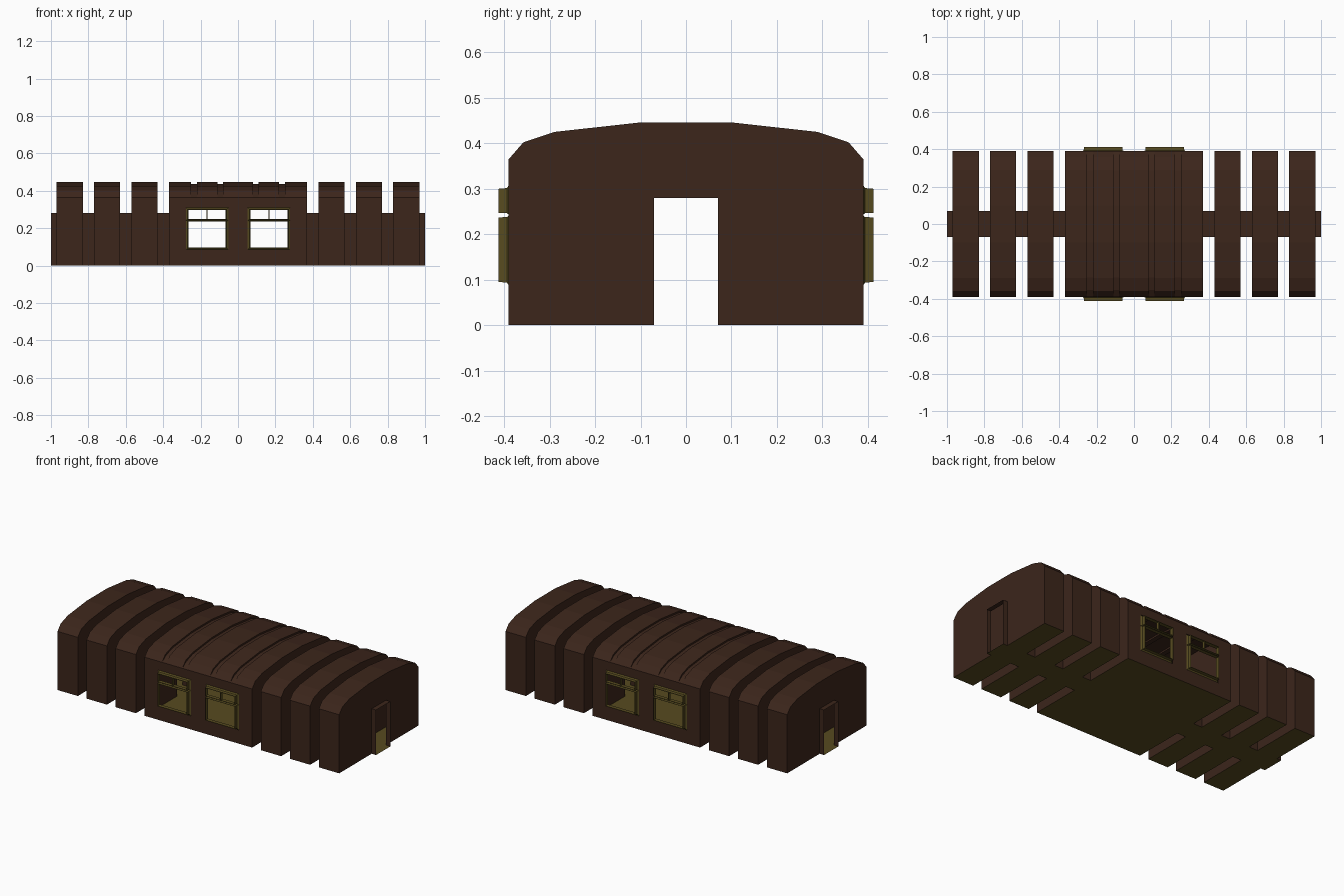
import bpy, bmesh

if "Cube" in bpy.data.objects:
    bpy.data.objects.remove(bpy.data.objects["Cube"])


def material(name, rgb):
    m = bpy.data.materials.new(name)
    m.diffuse_color = (*rgb, 1)
    m.use_nodes = True
    m.node_tree.nodes["Principled BSDF"].inputs["Base Color"].default_value = m.diffuse_color
    return m


BROWN = material("dark_brown", (0.045, 0.019, 0.011))
OLIVE = material("olive", (0.095, 0.07, 0.014))

# Half profiles (y, z) of the roof, from eave to crown
ROOF = [(0.39, 0.365), (0.358, 0.402), (0.29, 0.425), (0.10, 0.446)]
GROOVE = [(0.39, 0.365), (0.352, 0.393), (0.287, 0.415), (0.10, 0.436)]
DOOR_W, DOOR_H, HALF_W, EAVE = 0.07, 0.28, 0.39, 0.365


def full(half):
    return [(-y, z) for y, z in half] + [(y, z) for y, z in reversed(half)]


def face(bm, pts):
    bm.faces.new([bm.verts.new(p) for p in pts])


def strips(bm, loops, closed=False):
    """Bridge consecutive point loops with quads."""
    for a, b in zip(loops, loops[1:]):
        n = len(a)
        for i in range(n if closed else n - 1):
            j = (i + 1) % n
            face(bm, [a[i], a[j], b[j], b[i]])


def finish(bm, name, mat):
    bmesh.ops.remove_doubles(bm, verts=bm.verts, dist=0.0003)
    bmesh.ops.recalc_face_normals(bm, faces=bm.faces)
    me = bpy.data.meshes.new(name)
    bm.to_mesh(me)
    bm.free()
    me.materials.append(mat)
    ob = bpy.data.objects.new(name, me)
    bpy.context.collection.objects.link(ob)
    return ob


def end_walls(bm, x0, x1):
    # arched end wall with a doorway notch
    outline = [(-HALF_W, 0)] + full(ROOF) + [
        (HALF_W, 0), (DOOR_W, 0), (DOOR_W, DOOR_H), (-DOOR_W, DOOR_H), (-DOOR_W, 0)]
    for x in (x0, x1):
        face(bm, [(x, y, z) for y, z in outline])


def floor(name, x0, x1, w):
    bm = bmesh.new()
    face(bm, [(x0, -w, 0), (x0, w, 0), (x1, w, 0), (x1, -w, 0)])
    bmesh.ops.reverse_faces(bm, faces=bm.faces) if bm.faces[:][0].normal.z > 0 else None
    finish(bm, name, OLIVE)


# Six narrow arched bays
for s in (-1, 1):
    for k, c in enumerate((0.5, 0.7, 0.9)):
        x0, x1 = s * c - 0.07, s * c + 0.07
        bm = bmesh.new()
        shell = [(-HALF_W, 0)] + full(ROOF) + [(HALF_W, 0)]
        strips(bm, [[(x, y, z) for y, z in shell] for x in (x0, x1)])
        end_walls(bm, x0, x1)
        tag = f"{'left' if s < 0 else 'right'}_{k + 1}"
        finish(bm, "bay_" + tag, BROWN)
        floor("bay_floor_" + tag, x0, x1, HALF_W)

# Central hall: grooved roof, side walls with window openings
WX, HW, WZ0, WZ1 = 0.165, 0.114, 0.085, 0.31
bm = bmesh.new()
cuts = [(-0.37, ROOF)]
for a, b in ((-0.25, -0.22), (-0.11, -0.08), (0.08, 0.11), (0.22, 0.25)):
    cuts += [(a, ROOF), (a, GROOVE), (b, GROOVE), (b, ROOF)]
cuts.append((0.37, ROOF))
strips(bm, [[(x, y, z) for y, z in full(p)] for x, p in cuts])
xs = [-0.37, -WX - HW, -WX + HW, WX - HW, WX + HW, 0.37]
zs = [0, WZ0, WZ1, EAVE]
for y in (-HALF_W, HALF_W):
    for i in range(5):
        for j in range(3):
            if j == 1 and i in (1, 3):
                continue
            face(bm, [(xs[i], y, zs[j]), (xs[i + 1], y, zs[j]),
                      (xs[i + 1], y, zs[j + 1]), (xs[i], y, zs[j + 1])])
end_walls(bm, -0.37, 0.37)
finish(bm, "central_hall", BROWN)
floor("hall_floor", -0.37, 0.37, HALF_W)

# Connecting passages in the gaps and the end porches
for s in (-1, 1):
    for a, b in ((0.37, 0.43), (0.57, 0.63), (0.77, 0.83), (0.97, 1.0)):
        x0, x1 = sorted((s * a, s * b))
        bm = bmesh.new()
        arch = [(-DOOR_W, 0), (-DOOR_W, DOOR_H), (DOOR_W, DOOR_H), (DOOR_W, 0)]
        strips(bm, [[(x, y, z) for y, z in arch] for x in (x0, x1)])
        finish(bm, "porch" if b == 1.0 else "passage", BROWN)
        floor("passage_floor", x0, x1, DOOR_W)


# Window frames: a lower and an upper sash plus a mullion
def sash(bm, cx, side, z0, z1, lo, hi):
    def loop(y, dx, k):
        w, a, b = HW - dx, z0 + lo * k, z1 - hi * k
        return [(cx + u, side * y, v) for u, v in ((-w, a), (w, a), (w, b), (-w, b))]
    strips(bm, [loop(0.388, 0, 0), loop(0.394, 0.010, 0.85), loop(0.412, 0.012, 1),
                loop(0.412, 0.015, 1.3), loop(0.388, 0.015, 1.3)], closed=True)


for side in (-1, 1):
    for cx in (-WX, WX):
        bm = bmesh.new()
        sash(bm, cx, side, WZ0, 0.242, 0.010, 0.005)
        sash(bm, cx, side, 0.242, WZ1, 0.005, 0.010)
        bar = [(-0.003, 0.392), (0.003, 0.392), (0.003, 0.41), (-0.003, 0.41)]
        strips(bm, [[(cx + x, side * y, z) for x, y in bar] for z in (0.247, 0.299)], closed=True)
        finish(bm, "window_frame", OLIVE)
